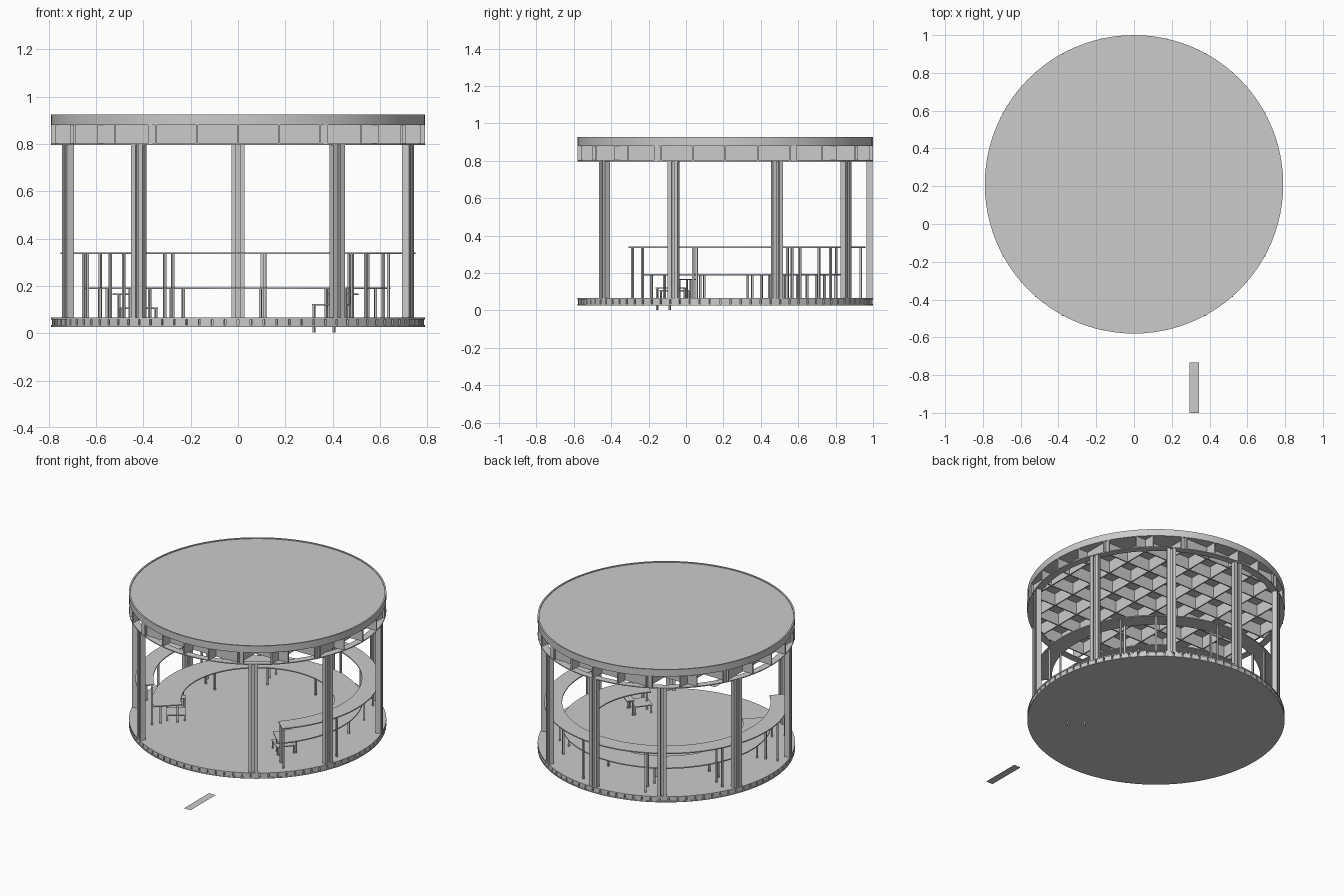
import bpy, bmesh
from math import radians, cos, sin, sqrt, pi, degrees
from mathutils import Matrix, Vector

if "Cube" in bpy.data.objects:
    bpy.data.objects.remove(bpy.data.objects["Cube"])

CY = 0.21      # centre of the round pavilion
R = 0.79       # outer radius


def finish(bm, name, smooth=False):
    bmesh.ops.recalc_face_normals(bm, faces=bm.faces)
    me = bpy.data.meshes.new(name)
    bm.to_mesh(me)
    bm.free()
    ob = bpy.data.objects.new(name, me)
    bpy.context.collection.objects.link(ob)
    if smooth:
        bpy.ops.object.select_all(action='DESELECT')
        ob.select_set(True)
        bpy.context.view_layer.objects.active = ob
        bpy.ops.object.shade_smooth_by_angle(angle=radians(30))
    return ob


def box(bm, centre, size, rot=0.0):
    m = (Matrix.Translation(Vector(centre)) @ Matrix.Rotation(rot, 4, 'Z')
         @ Matrix.Diagonal((*size, 1)))
    bmesh.ops.create_cube(bm, size=1, matrix=m)


def radial_box(bm, r, deg, z0, z1, depth, width, shift=0.0):
    """Box at polar position; depth is radial, width is tangential."""
    a = radians(deg)
    x = r * cos(a) - shift * sin(a)
    y = CY + r * sin(a) + shift * cos(a)
    box(bm, (x, y, (z0 + z1) / 2), (depth, width, z1 - z0), a)


def disc(name, r, z0, z1):
    bm = bmesh.new()
    bmesh.ops.create_cone(bm, cap_ends=True, segments=96, radius1=r, radius2=r, depth=z1 - z0,
                          matrix=Matrix.Translation((0, CY, (z0 + z1) / 2)))
    return finish(bm, name, True)


def arc_plate(name, r0, r1, z0, z1, a0=0, a1=360):
    """Rectangular section swept round the centre."""
    bm = bmesh.new()
    full = a1 - a0 >= 360
    n = 96 if full else 72
    rows = []
    for i in range(n if full else n + 1):
        a = radians(a0 + (a1 - a0) * i / n)
        rows.append([bm.verts.new((r * cos(a), CY + r * sin(a), z))
                     for r, z in ((r0, z0), (r1, z0), (r1, z1), (r0, z1))])
    for i in range(n):
        p, q = rows[i], rows[(i + 1) % len(rows)]
        for k in range(4):
            j = (k + 1) % 4
            bm.faces.new((p[k], p[j], q[j], q[k]))
    if not full:
        bm.faces.new(rows[0])
        bm.faces.new(rows[-1])
    return finish(bm, name, True)


# floor: two thin plates with a ring of edge blocks between
disc("floor_bottom", R, 0.027, 0.034)
disc("floor_core", 0.772, 0.034, 0.058)
disc("floor_top", R, 0.058, 0.066)
bm = bmesh.new()
for i in range(90):
    radial_box(bm, 0.775, i * 4, 0.034, 0.058, 0.024, 0.046)
finish(bm, "floor_edge_blocks")

# roof slab with a fine raised rim
disc("roof_slab", 0.782, 0.88, 0.921)
arc_plate("roof_rim", 0.78, R, 0.88, 0.926)

# roof lattice of crossing beams, trimmed to the circle
bm = bmesh.new()
for k in range(-4, 5):
    d = k * 0.173
    length = 2 * sqrt(R * R - d * d)
    box(bm, (d, CY, 0.84), (0.008, length, 0.08))
    box(bm, (0, CY + d, 0.84), (length, 0.008, 0.08))
finish(bm, "roof_lattice")
arc_plate("lattice_ring", 0.745, R, 0.797, 0.803)

# nine columns, each a pair of posts joined by a thin web
bm = bmesh.new()
for deg in (-57, -21, 21, 57, 90, 123, 159, 201, 237):
    for s in (-1, 1):
        radial_box(bm, 0.77, deg, 0.066, 0.80, 0.032, 0.021, s * 0.018)
    radial_box(bm, 0.77, deg, 0.066, 0.80, 0.008, 0.016)
finish(bm, "columns")

# outer counter and lower inner bench, open at the front
arc_plate("counter_top", 0.64, 0.75, 0.335, 0.342, -43.5, 223.5)
arc_plate("bench_seat", 0.47, 0.645, 0.187, 0.194, -43.5, 223.5)
bm = bmesh.new()
for deg in (-42.5, -13.5, 33, 50, 81, 115, 153, 193.5, 222.5):
    for r in (0.655, 0.733):
        radial_box(bm, r, deg, 0.066, 0.336, 0.011, 0.011)
finish(bm, "counter_legs")
bm = bmesh.new()
for deg in (-41, 14, 40, 79, 118, 157, 193, 221):
    for r in (0.495, 0.60):
        radial_box(bm, r, deg, 0.066, 0.188, 0.011, 0.011)
finish(bm, "bench_legs")


def chair(name, x, y, rot, seat_z, foot_z, back_z):
    """Low lounge chair: seat, raised back plate and thin legs."""
    bm = bmesh.new()

    def part(px, py, pz, size):
        c, s = cos(rot), sin(rot)
        box(bm, (x + px * c - py * s, y + px * s + py * c, pz), size, rot)
    part(0, -0.01, seat_z, (0.12, 0.11, 0.006))
    part(0, 0.075, back_z, (0.12, 0.05, 0.006))
    for sx in (-0.054, 0.054):
        part(sx, -0.058, (seat_z + foot_z) / 2, (0.009, 0.009, seat_z - foot_z))
        part(sx, 0.045, (seat_z + 0.06) / 2, (0.009, 0.009, seat_z - 0.06))
        part(sx, 0.06, (back_z + 0.06) / 2, (0.009, 0.009, back_z - 0.06))
    finish(bm, name)


chair("left_chair", -0.425, -0.055, radians(35), 0.105, 0.06, 0.165)
chair("right_chair", 0.40, -0.075, radians(-38), 0.12, 0.003, 0.165)

# flat doorstep strip lying on the ground in front
bm = bmesh.new()
bmesh.ops.create_grid(bm, x_segments=1, y_segments=1, size=0.5,
                      matrix=Matrix.Translation((0.32, -0.866, 0)) @ Matrix.Diagonal((0.05, 0.268, 1, 1)))
finish(bm, "ground_strip")
